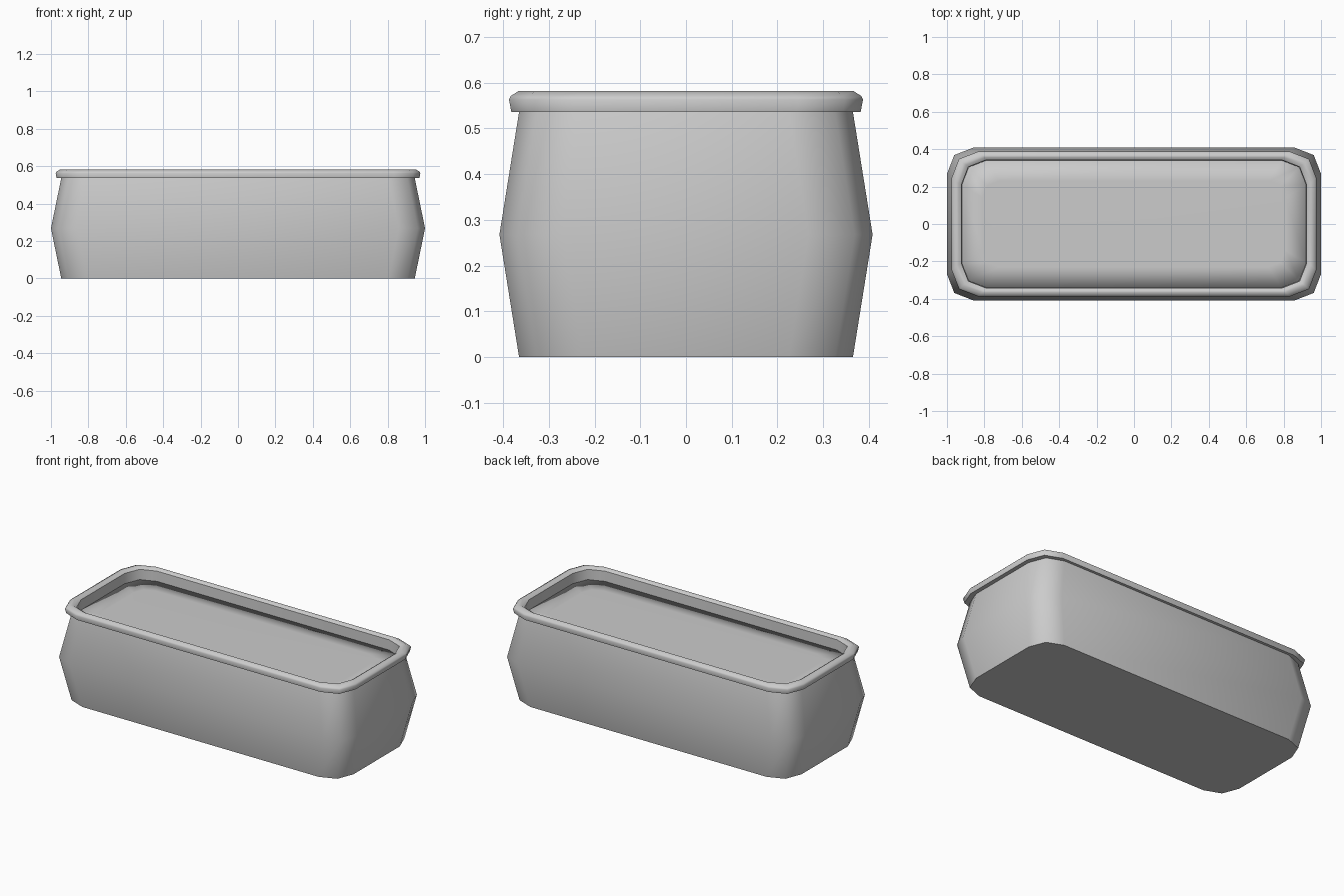
import bpy, bmesh, math

if "Cube" in bpy.data.objects:
    bpy.data.objects.remove(bpy.data.objects["Cube"])

def ring(bm, hx, hy, z, c=0.14):
    """Rounded rectangle loop with three points per corner."""
    k = c * 0.28
    quarter = [(hx, hy - c), (hx - k, hy - k), (hx - c, hy)]
    pts = quarter + [(-x, y) for x, y in reversed(quarter)]
    pts += [(-x, -y) for x, y in pts]
    return [bm.verts.new((x, y, z)) for x, y in pts]

def loft(name, sections, cap_start=False, cap_end=False, angle=50):
    """Skin a stack of rounded rectangles (half x, half y, z, corner)."""
    bm = bmesh.new()
    rings = [ring(bm, *s) for s in sections]
    n = len(rings[0])
    for a, b in zip(rings, rings[1:]):
        for i in range(n):
            j = (i + 1) % n
            bm.faces.new((a[i], a[j], b[j], b[i]))
    if cap_start:
        bm.faces.new(rings[0][::-1])
    if cap_end:
        bm.faces.new(rings[-1])
    me = bpy.data.meshes.new(name)
    bm.to_mesh(me)
    bm.free()
    ob = bpy.data.objects.new(name, me)
    bpy.context.collection.objects.link(ob)
    bpy.ops.object.select_all(action='DESELECT')
    ob.select_set(True)
    bpy.context.view_layer.objects.active = ob
    bpy.ops.object.shade_smooth_by_angle(angle=math.radians(angle))
    return ob

# Bulging trough body, closed underneath
loft("trough_body", [
    (0.945, 0.365, 0.0),
    (1.0, 0.408, 0.268),
    (0.945, 0.365, 0.536),
], cap_start=True)

# Rolled rim: underside, outer lip, top, then down the inner wall
loft("rim", [
    (0.940, 0.360, 0.536),
    (0.970, 0.382, 0.536),
    (0.975, 0.387, 0.563),
    (0.970, 0.383, 0.571),
    (0.952, 0.366, 0.582),
    (0.938, 0.356, 0.580),
    (0.922, 0.342, 0.570, 0.13),
    (0.920, 0.340, 0.505, 0.13),
])

# Flat soil fill with a softened border
loft("soil", [
    (0.920, 0.340, 0.490, 0.13),
    (0.920, 0.340, 0.508, 0.13),
    (0.810, 0.230, 0.510, 0.09),
], cap_end=True, angle=120)
